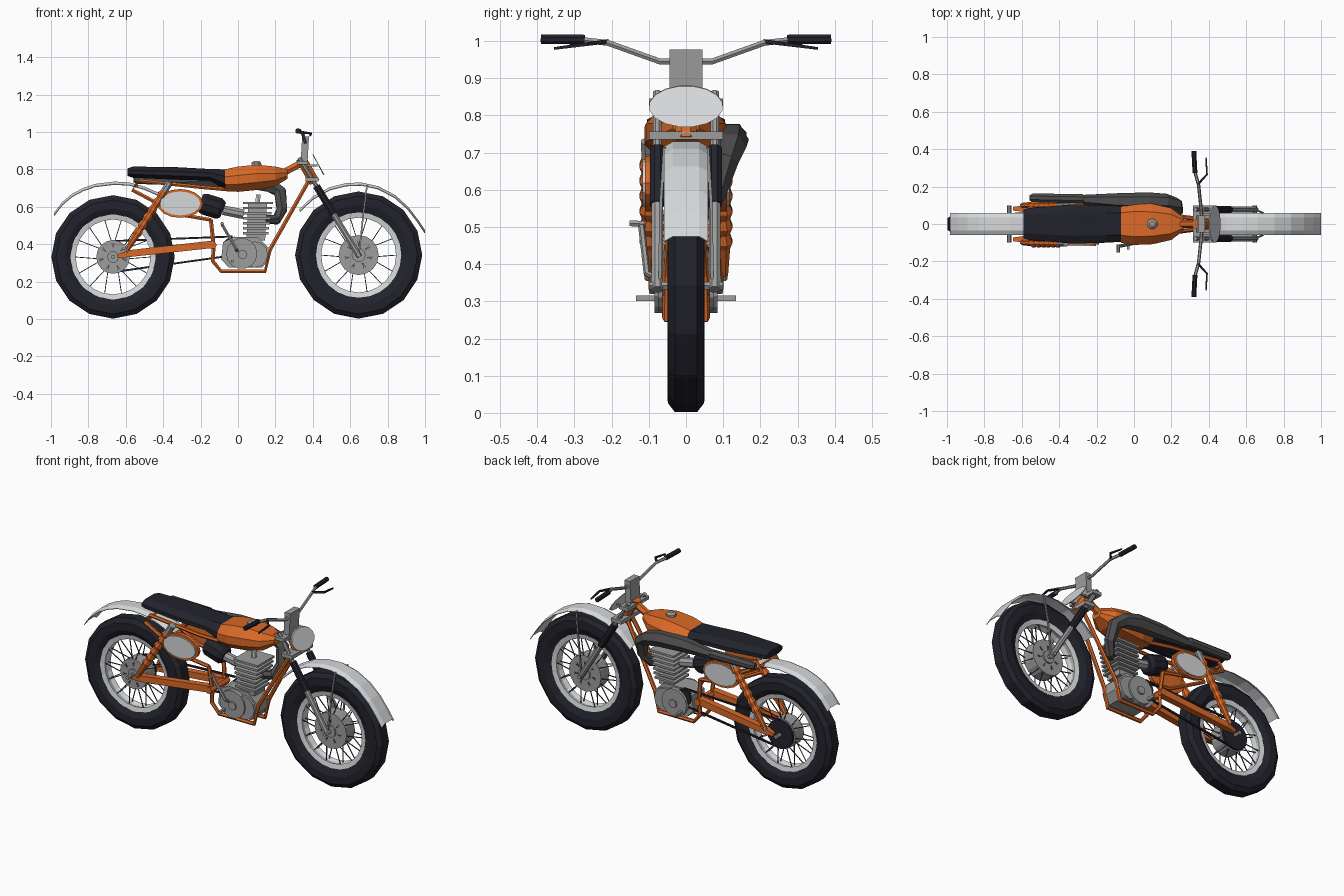
import bpy, bmesh, math
from mathutils import Vector as V

if "Cube" in bpy.data.objects:
    bpy.data.objects.remove(bpy.data.objects["Cube"])


def mat(name, rgb):
    m = bpy.data.materials.new(name)
    m.diffuse_color = (*rgb, 1)
    m.use_nodes = True
    m.node_tree.nodes["Principled BSDF"].inputs["Base Color"].default_value = m.diffuse_color
    return m


ORANGE = mat("orange paint", (0.70, 0.14, 0.02))
BLACK = mat("black rubber", (0.016, 0.016, 0.025))
LIGHT = mat("light grey", (0.66, 0.68, 0.69))
GREY = mat("metal grey", (0.34, 0.34, 0.34))
DARK = mat("dark grey", (0.075, 0.075, 0.075))


def build(name, rings, m, mirror=False, loop=False, closed=True, caps=True):
    """Skin a list of vertex rings; optionally add a copy mirrored across y."""
    bm = bmesh.new()
    for s in ((1, -1) if mirror else (1,)):
        rs = [[bm.verts.new((p[0], p[1] * s, p[2])) for p in r] for r in rings]
        n = len(rs[0])
        for i in range(len(rs) if loop else len(rs) - 1):
            a, b = rs[i], rs[(i + 1) % len(rs)]
            for j in range(n if closed else n - 1):
                k = (j + 1) % n
                bm.faces.new((a[j], a[k], b[k], b[j]))
        if caps and closed and not loop:
            bm.faces.new(rs[0])
            bm.faces.new(rs[-1])
    bmesh.ops.recalc_face_normals(bm, faces=bm.faces)
    me = bpy.data.meshes.new(name)
    bm.to_mesh(me)
    bm.free()
    me.materials.append(m)
    ob = bpy.data.objects.new(name, me)
    bpy.context.collection.objects.link(ob)
    return ob


def tube(name, pts, r, m, n=6, mirror=False):
    """Sweep an n-sided section along points; r is one radius or one per point."""
    pts = [V(p) for p in pts]
    rad = r if isinstance(r, (list, tuple)) else [r] * len(pts)
    span = (pts[-1] - pts[0]).normalized()
    ref = V((1, 0, 0)) if abs(span.y) > 0.8 else V((0, 1, 0))
    rings = []
    for i, p in enumerate(pts):
        t = (pts[min(i + 1, len(pts) - 1)] - pts[max(i - 1, 0)]).normalized()
        u = t.cross(ref).normalized()
        w = t.cross(u)
        rings.append([p + rad[i] * (u * math.cos(a) + w * math.sin(a))
                      for a in [(k + 0.5) * math.tau / n for k in range(n)]])
    return build(name, rings, m, mirror)


def lathe(name, x, z, prof, m, n=16):
    """Revolve a closed (radius, y) profile round a sideways axle."""
    rings = [[(x + r * math.sin(k * math.tau / n), y, z - r * math.cos(k * math.tau / n))
              for r, y in prof] for k in range(n)]
    return build(name, rings, m, loop=True)


def disc(name, x, z, y0, y1, r, m, n=16, mirror=False, rz=None):
    rz = rz or r
    return build(name, [[(x + r * math.cos(k * math.tau / n), y, z + rz * math.sin(k * math.tau / n))
                         for k in range(n)] for y in (y0, y1)], m, mirror)


def box(name, x0, x1, y0, y1, z0, z1, m, lean=0):
    return build(name, [[(x0 + d, y0, z), (x1 + d, y0, z), (x1 + d, y1, z), (x0 + d, y1, z)]
                        for z, d in ((z0, 0), (z1, lean))], m)


def loft(name, secs, m):
    """Octagonal body sections along x: (x, half width, bottom, top)."""
    sh = [(-.6, 0), (-1, .3), (-1, .65), (-.6, 1), (.6, 1), (1, .65), (1, .3), (.6, 0)]
    return build(name, [[(x, w * a, lo + (hi - lo) * b) for a, b in sh] for x, w, lo, hi in secs], m)


# Wheels: tyre, rim, spokes, hub
for tag, x, z, R, hub in (("rear", -.668, .332, .33, .09), ("front", .645, .342, .34, .107)):
    lathe(tag + "_tyre", x, z, [(R, -.03), (R, .03), (R - .025, .049), (R - .07, .05), (.222, .03),
                               (.222, -.03), (R - .07, -.05), (R - .025, -.049)], BLACK)
    lathe(tag + "_rim", x, z, [(.228, -.034), (.228, .034), (.2, .028), (.208, 0), (.2, -.028)], LIGHT, 24)
    disc(tag + "_hub", x, z, -.04, .04, hub, GREY)
    disc(tag + "_hub_cap", x, z, .04, .05, hub * .35, GREY, 10, True)
    tube(tag + "_axle", [(x, -.1, z), (x, .1, z)], .012, GREY)
    for k in range(14):
        a, b = k * math.tau / 14, k * math.tau / 14 + (.25 if k % 2 else -.25)
        tube(tag + "_spoke", [(x + .05 * math.cos(b), .043, z + .05 * math.sin(b)),
                              (x + .206 * math.cos(a), .012, z + .206 * math.sin(a))], .003, DARK, 4, True)


# Mudguards
def mudguard(name, pts):
    ob = build(name, [[(x, y, z - d) for y, d in ((-.059, .014), (-.035, 0), (.035, 0), (.059, .014))]
                      for x, z in pts], LIGHT, closed=False)
    s = ob.modifiers.new("thickness", "SOLIDIFY")
    s.thickness = .004


mudguard("front_mudguard", [(.33, .59), (.40, .655), (.49, .705), (.58, .727), (.66, .73), (.75, .71),
                            (.84, .663), (.91, .60), (.96, .535), (1, .475)])
mudguard("rear_mudguard", [(-.985, .567), (-.94, .625), (-.89, .668), (-.83, .70), (-.767, .722),
                           (-.66, .735), (-.58, .73), (-.50, .708), (-.39, .66)])
tube("mudguard_stay", [(.69, .058, .715), (.67, .068, .56), (.648, .07, .36)], .006, GREY, 4, True)

# Seat, tank and filler cap
loft("seat", [(-.59, .078, .765, .805), (-.56, .085, .755, .815), (-.33, .105, .745, .812),
              (-.15, .10, .74, .802), (-.066, .095, .69, .80)], BLACK)
loft("tank", [(-.07, .10, .685, .80), (0, .112, .68, .815), (.10, .108, .69, .825),
              (.20, .085, .71, .815), (.265, .035, .75, .80)], ORANGE)
tube("filler_cap", [(.098, 0, .81), (.098, 0, .835), (.098, 0, .845)], [.03, .028, .015], GREY, 8)

# Frame tubes
tube("backbone", [(-.1, 0, .72), (.22, 0, .77), (.35, 0, .84)], .022, ORANGE)
tube("head_tube", [(.335, 0, .86), (.41, 0, .73)], .03, ORANGE, 8)
tube("cradle", [(.39, .02, .76), (.17, .05, .37), (.145, .052, .255), (-.09, .052, .255),
                (-.135, .055, .31), (-.13, .06, .39), (-.145, .07, .53)], .012, ORANGE, 6, True)
tube("seat_rail", [(-.03, .05, .69), (-.2, .075, .705), (-.53, .08, .74), (-.565, .08, .69),
                   (-.32, .085, .56), (-.145, .07, .53)], .011, ORANGE, 6, True)
tube("rear_cross_tube", [(-.545, -.08, .715), (-.545, .08, .715)], .011, ORANGE)
tube("swingarm", [(-.645, .082, .335), (-.58, .082, .35), (-.13, .065, .40)],
     [.014, .026, .028], ORANGE, 4, True)
tube("swingarm_pivot", [(-.135, -.09, .395), (-.135, .09, .395)], .022, ORANGE)

# Rear shock absorbers with ribbed springs
a, b = V((-.365, .102, .73)), V((-.60, .10, .36))
tube("shock_rod", [a, b], .012, GREY, 6, True)
tube("shock_top", [a, a.lerp(b, .13)], .02, GREY, 8, True)
tube("shock_spring", [a.lerp(b, .12 + .055 * i) for i in range(13)],
     [.026 if i % 2 else .018 for i in range(13)], ORANGE, 8, True)
tube("shock_body", [a.lerp(b, .76), a.lerp(b, .97)], [.02, .014], ORANGE, 8, True)

# Oval side plates and air filter
disc("side_plate_border", -.31, .618, .088, .11, .122, ORANGE, 16, True, .077)
disc("side_plate", -.31, .618, .108, .117, .108, LIGHT, 16, True, .064)
tube("air_filter", [(-.20, 0, .62), (-.18, 0, .615), (-.10, 0, .59), (-.08, 0, .582)],
     [.05, .06, .06, .045], BLACK, 10)
tube("carburettor", [(-.08, 0, .582), (.03, 0, .56)], .028, GREY, 8)

# Engine
build("crankcase", [[(x, y, z) for x, z in ((-.09, .32), (-.05, .275), (.13, .275), (.165, .32), (.165, .38),
                                            (.11, .435), (-.02, .44), (-.08, .41))] for y in (-.06, .06)], GREY)
disc("clutch_cover", .02, .35, .055, .085, .083, GREY, 14, True)
disc("side_cover", .09, .345, .055, .075, .07, GREY, 12, True)
disc("cover_boss", .025, .345, .085, .095, .025, GREY, 8, True)
box("cylinder", .045, .145, -.05, .05, .42, .62, GREY, .01)
for i in range(7):
    w = .068 + .002 * i
    zf = .452 + .027 * i
    box("cylinder_fin", .095 - w + .002 * i, .095 + w + .002 * i, -w, w, zf, zf + .012, GREY)
tube("spark_plug", [(.105, 0, .61), (.108, 0, .665)], .014, LIGHT)

# Exhaust with expansion chamber and silencer on the far side
tube("exhaust", [(.14, .0, .535), (.205, .035, .53), (.235, .075, .585), (.225, .105, .68), (.17, .12, .715),
                 (.08, .122, .735), (-.08, .122, .74), (-.27, .13, .735)],
     [.026, .028, .031, .037, .042, .047, .043, .026], DARK, 6)
tube("silencer", [(-.25, .13, .735), (-.28, .135, .74), (-.54, .14, .745), (-.56, .14, .745)],
     [.02, .027, .025, .015], DARK, 8)

# Chain drive
disc("rear_sprocket", -.668, .332, .045, .06, .085, BLACK, 16)
disc("front_sprocket", -.03, .39, .05, .07, .05, BLACK, 10)
for z0, z1 in ((.417, .441), (.252, .34)):
    tube("chain_run", [(-.66, .055, z0), (-.03, .06, z1)], .007, BLACK, 4)

# Footpegs and kick lever
tube("footpeg", [(-.03, .05, .308), (-.03, .135, .308)], .01, GREY, 4, True)
tube("kick_lever", [(-.005, -.085, .365), (-.01, -.105, .375), (-.085, -.12, .505)], .009, GREY)
tube("kick_pedal", [(-.085, -.11, .508), (-.085, -.152, .51)], .009, GREY)

# Front fork
top, axle = V((.327, .077, .862)), V((.645, .077, .342))
tube("fork_tube", [top, axle], .012, GREY, 8, True)
tube("fork_gaiter", [top.lerp(axle, .29), top.lerp(axle, .58)], .021, BLACK, 8, True)
tube("fork_slider", [top.lerp(axle, .57), axle + V((.006, 0, -.01))], .017, GREY, 8, True)
box("lower_clamp", .36, .43, -.1, .1, .735, .757, GREY)
box("upper_clamp", .315, .375, -.1, .1, .825, .845, GREY)
tube("number_plate", [(.428, 0, .83), (.434, 0, .827)], .1, LIGHT, 16)
plate = bpy.data.objects["number_plate"]
for v in plate.data.vertices:  # squash into a leaning oval
    h = (v.co.z - .829) * .62
    off = .003 if v.index >= 16 else -.003
    v.co = (.43 - h * .54 + off, v.co.y, .825 + h)
tube("plate_bracket", [(.37, .05, .82), (.425, .05, .82)], .007, GREY, 4, True)

# Handlebar, grips and levers
box("bar_mount", .335, .372, -.045, .045, .842, .977, GREY, .008)
tube("handlebar", [(.362, 0, .945), (.36, .07, .945), (.345, .21, .995), (.325, .28, 1.003), (.322, .37, 1.005)],
     .009, GREY, 6, True)
tube("grip", [(.326, .272, 1.004), (.32, .39, 1.005)], .014, BLACK, 8, True)
tube("lever", [(.342, .212, .999), (.39, .265, .992), (.385, .355, .98)], [.008, .007, .005], BLACK, 4, True)
